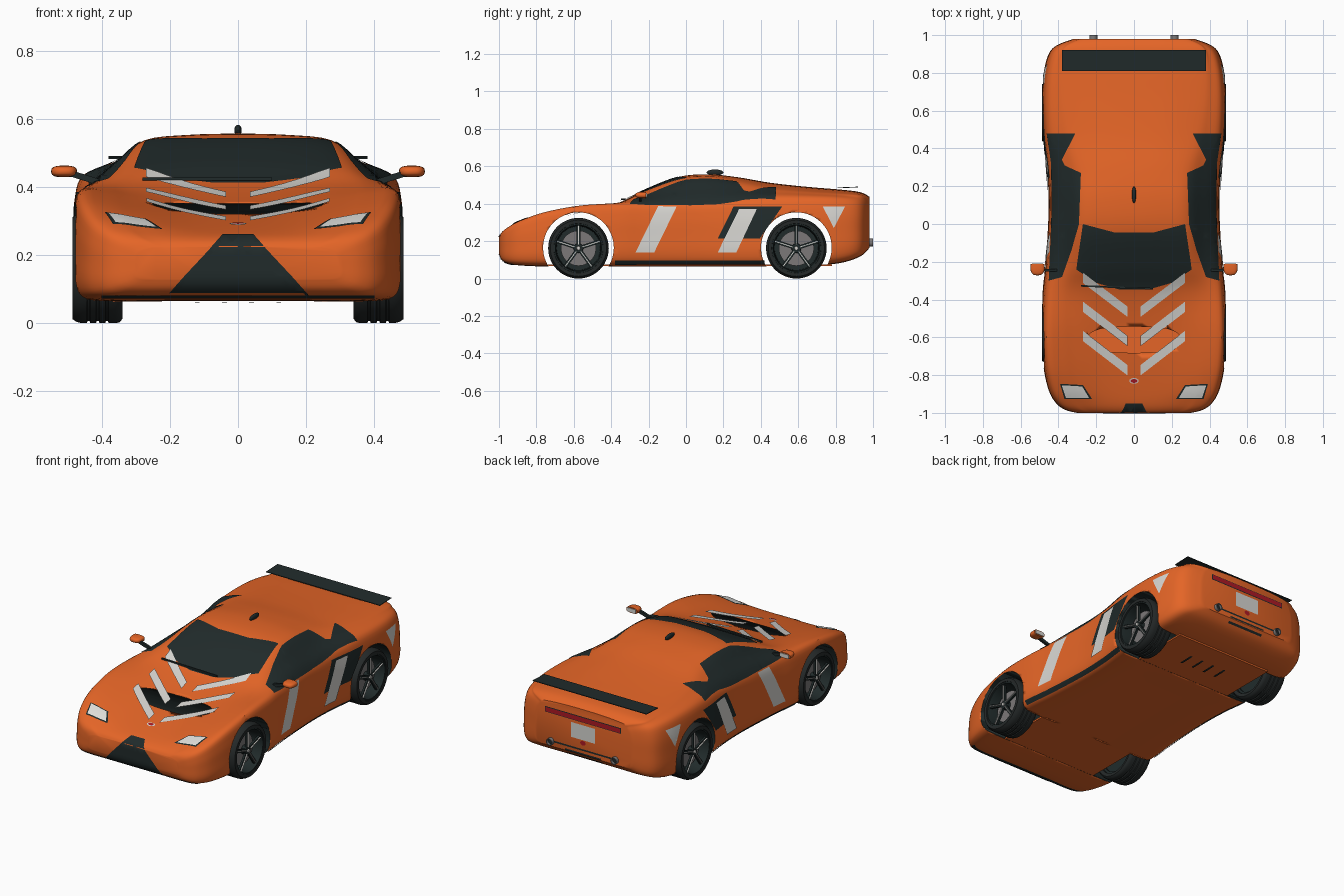
import bpy, bmesh, math
from mathutils import Vector, Matrix
from mathutils.bvhtree import BVHTree

if "Cube" in bpy.data.objects:
    bpy.data.objects.remove(bpy.data.objects["Cube"])


def material(name, *rgb):
    m = bpy.data.materials.new(name)
    m.use_nodes = True
    m.diffuse_color = (*rgb, 1)
    m.node_tree.nodes["Principled BSDF"].inputs["Base Color"].default_value = (*rgb, 1)
    return m


orange = material("orange_paint", .78, .13, .02)
dark = material("dark_glass_and_trim", .015, .024, .024)
rubber = material("tyre_rubber", .018, .022, .022)
silver = material("silver_paint", .68, .67, .64)
lamp = material("headlight_white", .75, .75, .72)
red = material("red_lens", .42, .01, .018)
grey = material("disc_grey", .2, .19, .19)


def finish(name, bm, mats, mirror=False, angle=35):
    """Turn a bmesh into a shaded object, mirrored across x if asked."""
    me = bpy.data.meshes.new(name)
    bm.to_mesh(me)
    bm.free()
    ob = bpy.data.objects.new(name, me)
    bpy.context.collection.objects.link(ob)
    for m in mats:
        me.materials.append(m)
    if mirror:
        ob.modifiers.new("Mirror", "MIRROR")
    bpy.ops.object.select_all(action="DESELECT")
    ob.select_set(True)
    bpy.context.view_layer.objects.active = ob
    bpy.ops.object.shade_smooth_by_angle(angle=math.radians(angle))
    return ob


def spline(p, n):
    """Smooth curve through the given points, n steps between each pair."""
    out = []
    for i in range(len(p) - 1):
        a, b, c, d = p[max(i - 1, 0)], p[i], p[i + 1], p[min(i + 2, len(p) - 1)]
        for t in (k / n for k in range(n)):
            out.append((b * 2 + (c - a) * t + (a * 2 - b * 5 + c * 4 - d) * t * t
                        + (b * 3 - a - c * 3 + d) * t ** 3) * .5)
    return out + [p[-1]]


# Body: smooth loft of sections from nose to tail, bonnet sunk between the fenders
# y, half width, floor z, shoulder z, centre z, roof half width, roof edge z
stations = [
    (-1, .30, .13, .21, .225, .2, .222),
    (-.985, .36, .10, .24, .242, .24, .243),
    (-.95, .41, .08, .27, .259, .27, .267),
    (-.88, .45, .07, .307, .278, .29, .299),
    (-.75, .478, .065, .352, .307, .3, .333),
    (-.56, .488, .065, .386, .347, .31, .369),
    (-.36, .482, .065, .394, .405, .32, .405),
    (-.22, .467, .065, .397, .474, .3, .463),
    (-.04, .455, .065, .402, .543, .28, .525),
    (.12, .45, .065, .405, .557, .275, .537),
    (.28, .458, .065, .415, .541, .28, .517),
    (.45, .478, .065, .427, .512, .32, .487),
    (.65, .487, .068, .427, .49, .35, .469),
    (.82, .473, .083, .42, .476, .36, .458),
    (.93, .43, .118, .403, .462, .35, .447),
    (.98, .32, .163, .38, .438, .27, .425)]


def section(s):
    y, w, zb, zs, zt, wr, zr = s
    h = zs - zb
    half = [(0, zb), (.4 * w, zb), (.8 * w, zb), (.95 * w, zb + .04 * h), (w, zb + .2 * h),
            (w, zb + .5 * h), (.99 * w, zb + .78 * h), (.95 * w, zs),
            ((.95 * w + wr) / 2, (zs + zr) / 2 + .006), (wr, zr),
            (.55 * wr, zr + .8 * (zt - zr)), (0, zt)]
    loop = half + [(-x, z) for x, z in half[-2::-1]]
    return [Vector((x, y, z)) for x, z in spline([Vector(p) for p in loop], 4)][:-1]


bm = bmesh.new()
rings = [[bm.verts.new(p) for p in section(s)] for s in spline([Vector(s) for s in stations], 5)]
for a, b in zip(rings, rings[1:]):
    for i in range(len(a)):
        bm.faces.new((a[i - 1], a[i], b[i], b[i - 1]))
bm.faces.new(rings[0])
bm.faces.new(rings[-1])
bmesh.ops.recalc_face_normals(bm, faces=bm.faces)
surface = BVHTree.FromBMesh(bm)
body = finish("body_shell", bm, [orange, dark])

# Wheel arches cut through the body, with floor pans closing the underside
AXLES = {"front": -.575, "rear": .59}
HUB = .162
for end, y in AXLES.items():
    bm = bmesh.new()
    bmesh.ops.create_cone(bm, cap_ends=True, segments=64, radius1=.189, radius2=.189, depth=1.4,
                          matrix=Matrix.Translation((0, y, .165)) @ Matrix.Rotation(math.pi / 2, 4, "Y"))
    for f in bm.faces:
        f.material_index = 1
    cutter = finish("arch_cutter", bm, [orange, dark])
    cutter.hide_render = True
    mod = body.modifiers.new("Arch", "BOOLEAN")
    mod.operation, mod.object, mod.solver = "DIFFERENCE", cutter, "EXACT"
    bpy.context.view_layer.objects.active = body
    bpy.ops.object.modifier_apply(modifier=mod.name)
    bpy.data.objects.remove(cutter)


def box(name, loc, size, mat, tilt=0, axis="X", mirror=False):
    bm = bmesh.new()
    bmesh.ops.create_cube(bm, size=1, matrix=Matrix.Translation(loc) @ Matrix.Rotation(tilt, 4, axis)
                          @ Matrix.Diagonal((*size, 1)))
    return finish(name, bm, [mat], mirror)


for end, y in AXLES.items():
    box(end + "_floor_pan", (0, y, .071), (.64, .38, .01), orange)

# Thin plates laid on the body: outline in a flat plane, projected onto the surface
PLANES = {"top": (lambda u, v: (u, v, 2), (0, 0, -1)),
          "below": (lambda u, v: (u, v, -2), (0, 0, 1)),
          "front": (lambda u, v: (u, -2, v), (0, 1, 0)),
          "back": (lambda u, v: (u, 2, v), (0, -1, 0)),
          "side": (lambda u, v: (2, u, v), (-1, 0, 0))}


def plate(name, plane, outline, mat, lift=.003, mirror=False):
    place, ray = PLANES[plane]
    ray = Vector(ray)
    bm = bmesh.new()
    bm.faces.new([bm.verts.new(place(u, v)) for u, v in outline])
    bmesh.ops.triangulate(bm, faces=bm.faces)
    for ax in range(3):
        lo, hi = min(v.co[ax] for v in bm.verts), max(v.co[ax] for v in bm.verts)
        no = Vector([float(k == ax) for k in range(3)])
        for k in range(1, math.ceil((hi - lo) / .02)):
            bmesh.ops.bisect_plane(bm, geom=bm.verts[:] + bm.edges[:] + bm.faces[:],
                                   plane_co=no * (lo + k * .02), plane_no=no)
    missed = []
    for v in bm.verts:
        hit, normal, _, _ = surface.ray_cast(v.co, ray)
        if hit is None:
            missed.append(v)
        else:
            v.co = hit + normal * lift
    bmesh.ops.delete(bm, geom=missed, context="VERTS")
    bm.normal_update()
    for f in bm.faces:
        if f.normal.dot(ray) > 0:
            f.normal_flip()
    return finish(name, bm, [mat], mirror, 60)


def rect(u, v, du, dv):
    return [(u - du, v - dv), (u + du, v - dv), (u + du, v + dv), (u - du, v + dv)]


def oval(u, v, du, dv):
    return [(u + du * math.cos(k * math.pi / 8), v + dv * math.sin(k * math.pi / 8)) for k in range(16)]


# Glass
screen = [(.27, 0), (.305, -.24), (.2, -.31), (.08, -.345)]
screen += [(-x, y) for x, y in screen[::-1]] + [(-.1, -.045), (.1, -.045)]
plate("windscreen", "top", screen, dark)
plate("side_window", "top", [(.29, 0), (.28, .27), (.365, .31), (.38, .34), (.31, .48), (.46, .48),
                             (.437, .32), (.433, .1), (.44, -.1), (.45, -.3), (.38, -.28), (.33, -.14)],
      dark, mirror=True)

# Bonnet chevrons and badge
for i, y in enumerate((-.8, -.645, -.49)):
    plate(f"bonnet_stripe_{i + 1}", "top", [(.035, y), (.27, y + .18), (.27, y + .235), (.035, y + .055)],
          silver, .006, True)
plate("bonnet_badge", "top", oval(0, -.83, .025, .015), silver, .003)
plate("bonnet_badge_centre", "top", oval(0, -.83, .018, .01), red, .005)

# Nose
plate("front_grille", "front", [(.215, .077), (.045, .235), (.058, .24), (.045, .259),
                                (-.045, .259), (-.058, .24), (-.045, .235), (-.215, .077)], dark)
plate("front_lip", "front", rect(0, .08, .4, .004), dark)
plate("headlight_surround", "top", [(.392, -.845), (.27, -.852), (.222, -.926), (.368, -.926)],
      dark, mirror=True)
plate("headlight", "top", [(.383, -.852), (.275, -.859), (.238, -.919), (.361, -.919)],
      lamp, .005, True)

# Flank stripes, intake and sill
plate("door_stripe", "side", [(-.27, .14), (-.17, .14), (-.05, .385), (-.15, .385)], silver, mirror=True)
plate("side_intake", "side", [(.17, .215), (.395, .215), (.515, .385), (.255, .385)], dark, mirror=True)
plate("intake_stripe", "side", [(.17, .14), (.27, .14), (.38, .372), (.285, .372)], silver, .006, True)
plate("rear_flank_mark", "side", [(.73, .385), (.85, .385), (.79, .27), (.77, .31)], silver, mirror=True)
plate("sill", "side", rect(.02, .088, .4, .01), dark, .005, True)

# Tail
plate("tail_light_surround", "back", rect(0, .378, .255, .017), dark)
plate("tail_light", "back", rect(0, .378, .25, .013), red, .005)
plate("rear_plate", "back", rect(0, .3, .08, .045), silver, .004)
plate("rear_badge", "back", oval(0, .237, .018, .014), red, .004)
for i, reach in enumerate((.2, .12, .12)):
    plate(f"rear_slat_{i + 1}", "back", rect(0, .195 - i * .025, reach, .005), dark)
for i in range(4):
    plate(f"floor_vent_{i + 1}", "below", rect((i - 1.5) * .08, .6, .007, .045), dark, .005)
box("spoiler", (0, .865, .487), (.76, .11, .004), dark, .04)
box("wiper", (-.09, -.335, .424), (.38, .009, .009), dark, -.04, "Z")


def lathe(name, profile, mat, y, z, axis="X", x=0, closed=True, mirror=True, steps=48):
    """Spin (radius, offset) points about an axis through (x, y, z)."""
    bm = bmesh.new()
    vs = [bm.verts.new((o, 0, r) if axis == "X" else (0, o, r)) for r, o in profile]
    pairs = list(zip(vs, vs[1:])) + ([(vs[-1], vs[0])] if closed else [])
    edges = [bm.edges.new(p) for p in pairs]
    bmesh.ops.spin(bm, geom=vs + edges, cent=(0, 0, 0), axis=(1, 0, 0) if axis == "X" else (0, 1, 0),
                   angle=2 * math.pi, steps=steps)
    bmesh.ops.remove_doubles(bm, verts=bm.verts, dist=.0002)
    bmesh.ops.recalc_face_normals(bm, faces=bm.faces)
    bmesh.ops.translate(bm, verts=bm.verts, vec=(x, y, z))
    return finish(name, bm, [mat], mirror)


# Wheels
tyre = [(.13, .345), (.15, .34), (.159, .348), (HUB, .36)]
for groove in (.385, .412, .439):
    tyre += [(HUB, groove - .005), (.156, groove - .003), (.156, groove + .003), (HUB, groove + .005)]
tyre += [(HUB, .458), (.158, .474), (.15, .486), (.132, .485), (.128, .47)]
for end, y in AXLES.items():
    lathe(end + "_tyre", tyre, rubber, y, HUB)
    lathe(end + "_rim", [(.132, .482), (.124, .482), (.119, .455), (.116, .36), (.13, .36)], dark, y, HUB)
    lathe(end + "_wheel_back", [(0, .37), (.117, .37), (.117, .38), (0, .38)], dark, y, HUB, closed=False)
    lathe(end + "_brake_disc", [(0, .42), (.094, .42), (.094, .435), (0, .435)], grey, y, HUB, closed=False)
    lathe(end + "_hub", [(0, .44), (.026, .44), (.024, .47), (0, .472)], dark, y, HUB, closed=False)
    lathe(end + "_hub_cap", [(0, .47), (.011, .47), (.009, .477), (0, .478)], silver, y, HUB, closed=False)
    for part, mat, out, width in (("spokes", dark, .463, .02), ("spoke_trims", silver, .47, .004)):
        bm = bmesh.new()
        for k in range(5):
            bmesh.ops.create_cube(bm, size=1, matrix=Matrix.Translation((out, y, HUB))
                                  @ Matrix.Rotation(k * math.tau / 5, 4, "X")
                                  @ Matrix.Translation((0, 0, .071)) @ Matrix.Diagonal((.012, width, .1, 1)))
        finish(f"{end}_{part}", bm, [mat], True)

# Exhausts
lathe("exhaust", [(.021, .9), (.021, 1), (.016, 1), (.016, .94)], grey, 0, .192, "Y", .215, steps=24)
lathe("exhaust_core", [(0, .985), (.017, .985)], dark, 0, .192, "Y", .215, closed=False, steps=24)


def pod(name, loc, size, mat, squareness=1, cut=1, mirror=False):
    """Rounded pod, boxier below squareness 1, flattened behind y = cut."""
    bm = bmesh.new()
    bmesh.ops.create_uvsphere(bm, u_segments=24, v_segments=14, radius=1)
    for v in bm.verts:
        v.co = [math.copysign(abs(c) ** squareness, c) * s + o for c, s, o in zip(v.co, size, loc)]
        v.co.y = min(v.co.y, cut)
    return finish(name, bm, [mat], mirror, 50)


# Door mirrors and roof aerial
pod("door_mirror", (.511, -.222, .446), (.038, .05, .017), orange, .7, -.213, True)
box("mirror_glass", (.511, -.211, .446), (.056, .004, .022), silver, mirror=True)
box("mirror_arm", (.452, -.245, .428), (.09, .014, .018), dark, -.3, "Y", True)
pod("roof_aerial", (0, .155, .567), (.011, .045, .016), dark)
